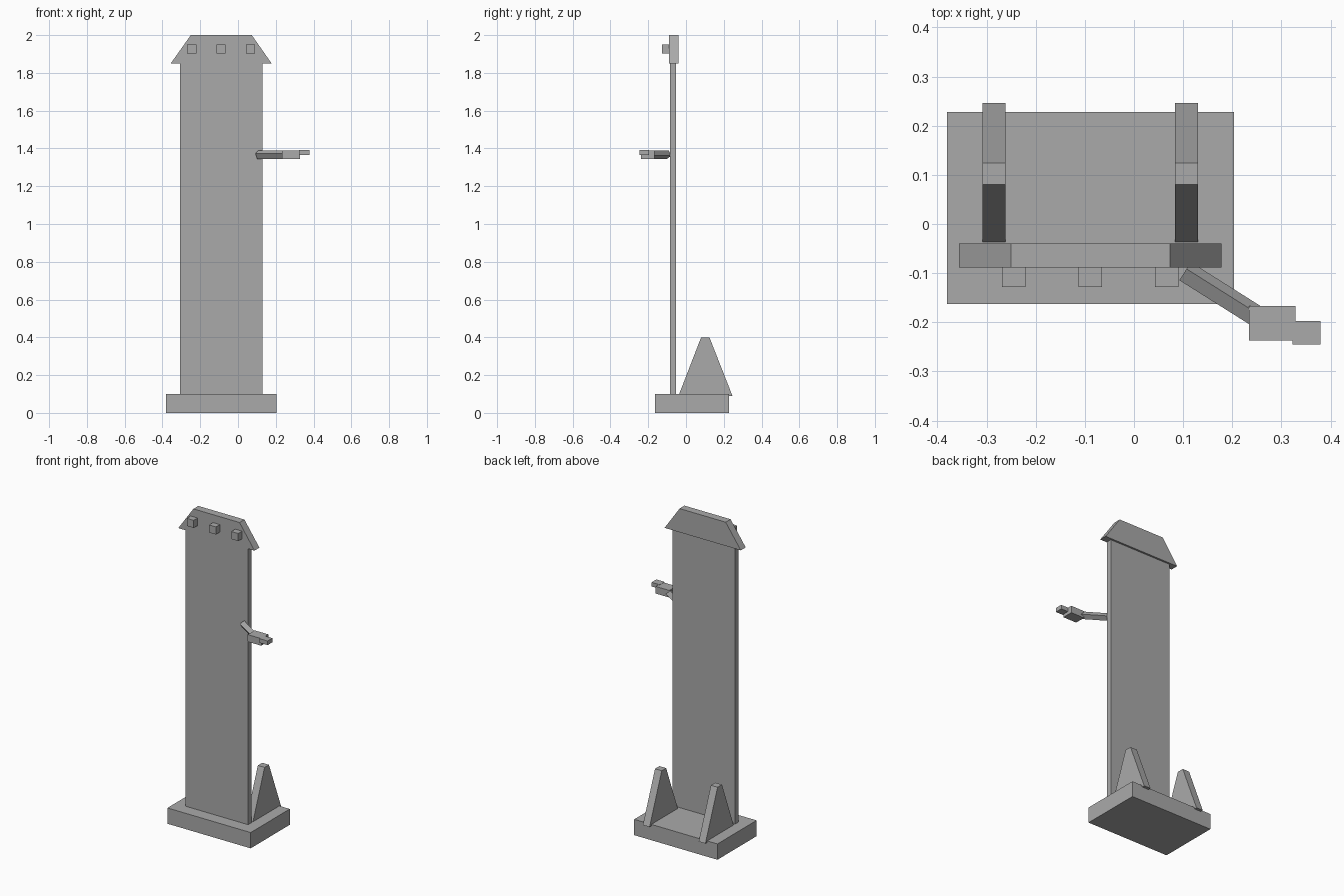
import bpy, bmesh, math
from mathutils import Matrix, Vector

cube = bpy.data.objects.get("Cube")
if cube:
    bpy.data.objects.remove(cube, do_unlink=True)

grey = bpy.data.materials.new("plain grey")
grey.use_nodes = True
colour = (0.4, 0.4, 0.4, 1)
grey.diffuse_color = colour
grey.node_tree.nodes["Principled BSDF"].inputs["Base Color"].default_value = colour


def finish(name, bm):
    bmesh.ops.recalc_face_normals(bm, faces=bm.faces)
    mesh = bpy.data.meshes.new(name)
    bm.to_mesh(mesh)
    bm.free()
    mesh.materials.append(grey)
    obj = bpy.data.objects.new(name, mesh)
    bpy.context.collection.objects.link(obj)
    return obj


def box(name, x, y, z):
    """Box from (min, max) pairs along each axis."""
    bm = bmesh.new()
    size = [b - a for a, b in (x, y, z)]
    centre = [(a + b) / 2 for a, b in (x, y, z)]
    bmesh.ops.create_cube(bm, size=1, matrix=Matrix.Translation(centre) @ Matrix.Diagonal((*size, 1)))
    return finish(name, bm)


def prism(name, points, offset):
    """Flat outline extruded along an offset."""
    bm = bmesh.new()
    face = bm.faces.new([bm.verts.new(p) for p in points])
    new = bmesh.ops.extrude_face_region(bm, geom=[face])["geom"]
    verts = [g for g in new if isinstance(g, bmesh.types.BMVert)]
    bmesh.ops.translate(bm, verts=verts, vec=offset)
    return finish(name, bm)


# Base slab and tall panel
box("base", (-0.38, 0.203), (-0.163, 0.228), (0, 0.1))
box("panel", (-0.308, 0.13), (-0.084, -0.052), (0.1, 1.85))

# Sloped cap along the top of the panel
cap = [(-0.356, 1.85), (0.178, 1.85), (0.073, 2.0), (-0.25, 2.0)]
prism("cap", [(x, -0.089, z) for x, z in cap], (0, 0.049, 0))

# Three knobs on the front of the cap
for i, x in enumerate((-0.245, -0.089, 0.067)):
    box(f"knob_{i + 1}", (x - 0.024, x + 0.024), (-0.128, -0.085), (1.902, 1.95))

# Two tapered rear supports
support = [(-0.04, 0.09), (0.246, 0.09), (0.124, 0.4), (0.08, 0.4)]
for name, x in (("right_support", -0.308), ("left_support", 0.083)):
    prism(name, [(x, y, z) for y, z in support], (0.047, 0, 0))

# Handle arm: square bar turned on its edge, reaching out from the panel side
start, end = Vector((0.104, -0.096, 1.367)), Vector((0.247, -0.186, 1.367))
along = end - start
side = along.cross(Vector((0, 0, 1))).normalized()
up = Vector((0, 0, 1))
radius = 0.0225
corners = [math.radians(a) for a in (14, 104, 194, 284)]
prism("handle_arm", [start + radius * (math.cos(a) * side + math.sin(a) * up) for a in corners], along)

# Handle block and its small tip
box("handle_block", (0.234, 0.329), (-0.237, -0.167), (1.345, 1.39))
box("handle_tip", (0.322, 0.379), (-0.245, -0.197), (1.365, 1.391))
